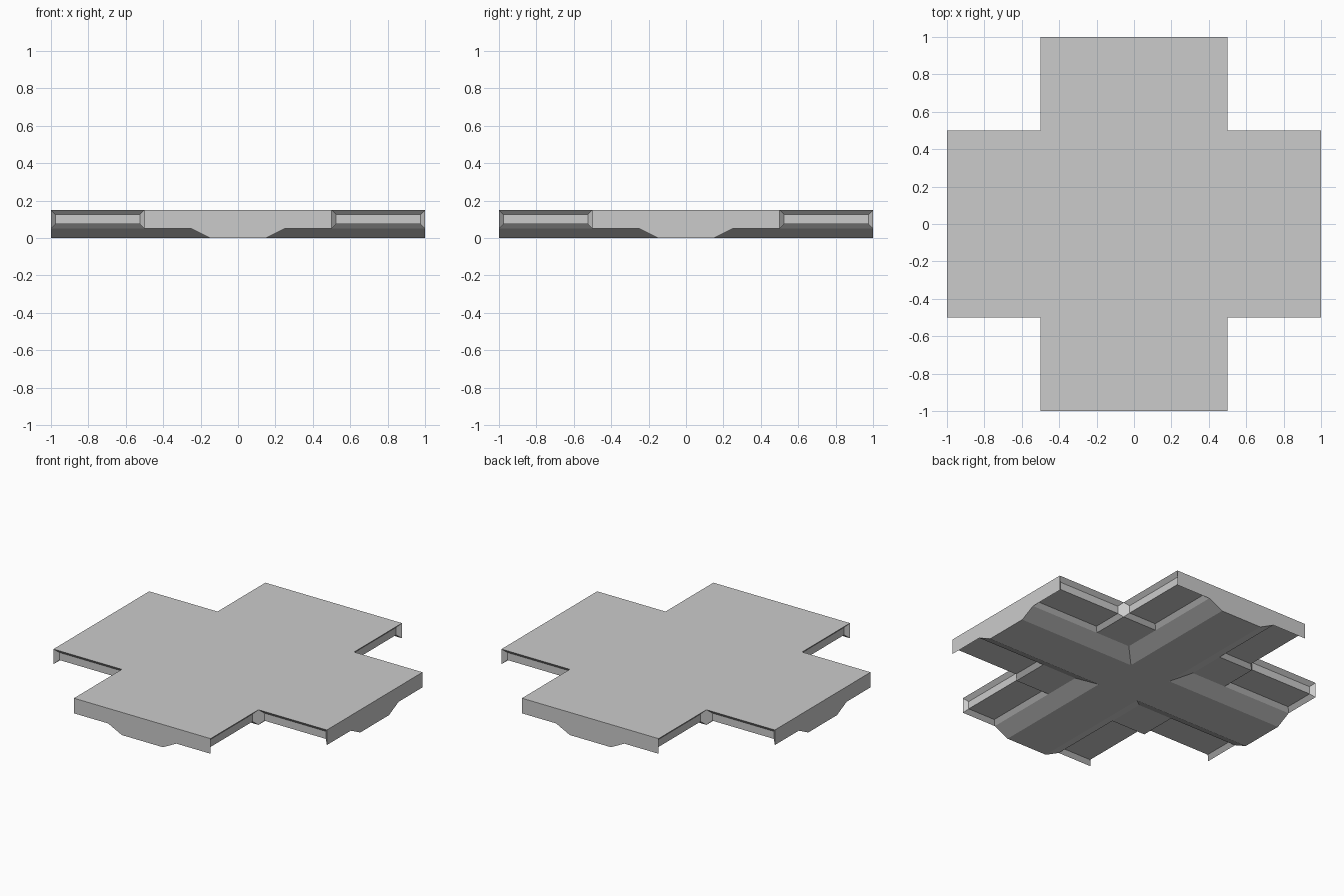
import bpy
import bmesh

if "Cube" in bpy.data.objects:
    bpy.data.objects.remove(bpy.data.objects["Cube"])

TOP, EDGE, LIP = 0.15, 0.05, 0.025     # deck height, rim underside height, recess bevel
ARM, KEEL_TOP, KEEL = 0.5, 0.25, 0.15  # half widths of arm and keel

bm = bmesh.new()


def face(*points):
    """Add a face to all eight symmetric half-arms of the cross."""
    for sx in (1, -1):
        for sy in (1, -1):
            for swap in (False, True):
                verts = []
                for x, y, z in points:
                    if swap:
                        x, y = y, x
                    verts.append(bm.verts.new((x * sx, y * sy, z)))
                bm.faces.new(verts)


# Top deck
face((0, 0, TOP), (1, 0, TOP), (1, ARM, TOP), (ARM, ARM, TOP))

# End wall with keel profile
face((1, 0, 0), (1, KEEL, 0), (1, KEEL_TOP, EDGE), (1, ARM, EDGE),
     (1, ARM, TOP), (1, 0, TOP))

# Keel underside and sloping flank
face((0, 0, 0), (KEEL, KEEL, 0), (1, KEEL, 0), (1, 0, 0))
face((KEEL, KEEL, 0), (KEEL_TOP, KEEL_TOP, EDGE), (ARM, KEEL_TOP, EDGE),
     (1, KEEL_TOP, EDGE), (1, KEEL, 0))

# Flat underside at the inner corner
face((KEEL_TOP, KEEL_TOP, EDGE), (ARM, KEEL_TOP, EDGE), (ARM, ARM, EDGE))

# Recess wrapping the underside and side of each arm, with bevelled rim
x0, x1, y0, y1 = ARM + LIP, 1 - LIP, KEEL_TOP + LIP, ARM - LIP
z0, z1 = EDGE + LIP, TOP - LIP
outer = [(ARM, KEEL_TOP, EDGE), (1, KEEL_TOP, EDGE), (1, ARM, EDGE),
         (1, ARM, TOP), (ARM, ARM, TOP), (ARM, ARM, EDGE)]
inner = [(x0, y0, z0), (x1, y0, z0), (x1, y1, z0),
         (x1, y1, z1), (x0, y1, z1), (x0, y1, z0)]
for i in range(6):
    j = (i + 1) % 6
    face(outer[i], outer[j], inner[j], inner[i])
face(inner[0], inner[1], inner[2], inner[5])
face(inner[5], inner[2], inner[3], inner[4])

# Weld the symmetric pieces and merge coplanar faces
bmesh.ops.remove_doubles(bm, verts=bm.verts[:], dist=1e-4)
bmesh.ops.dissolve_limit(bm, angle_limit=0.01, verts=bm.verts[:], edges=bm.edges[:])
bmesh.ops.recalc_face_normals(bm, faces=bm.faces[:])

mesh = bpy.data.meshes.new("cross_platform")
bm.to_mesh(mesh)
bm.free()
bpy.context.collection.objects.link(bpy.data.objects.new("cross_platform", mesh))
